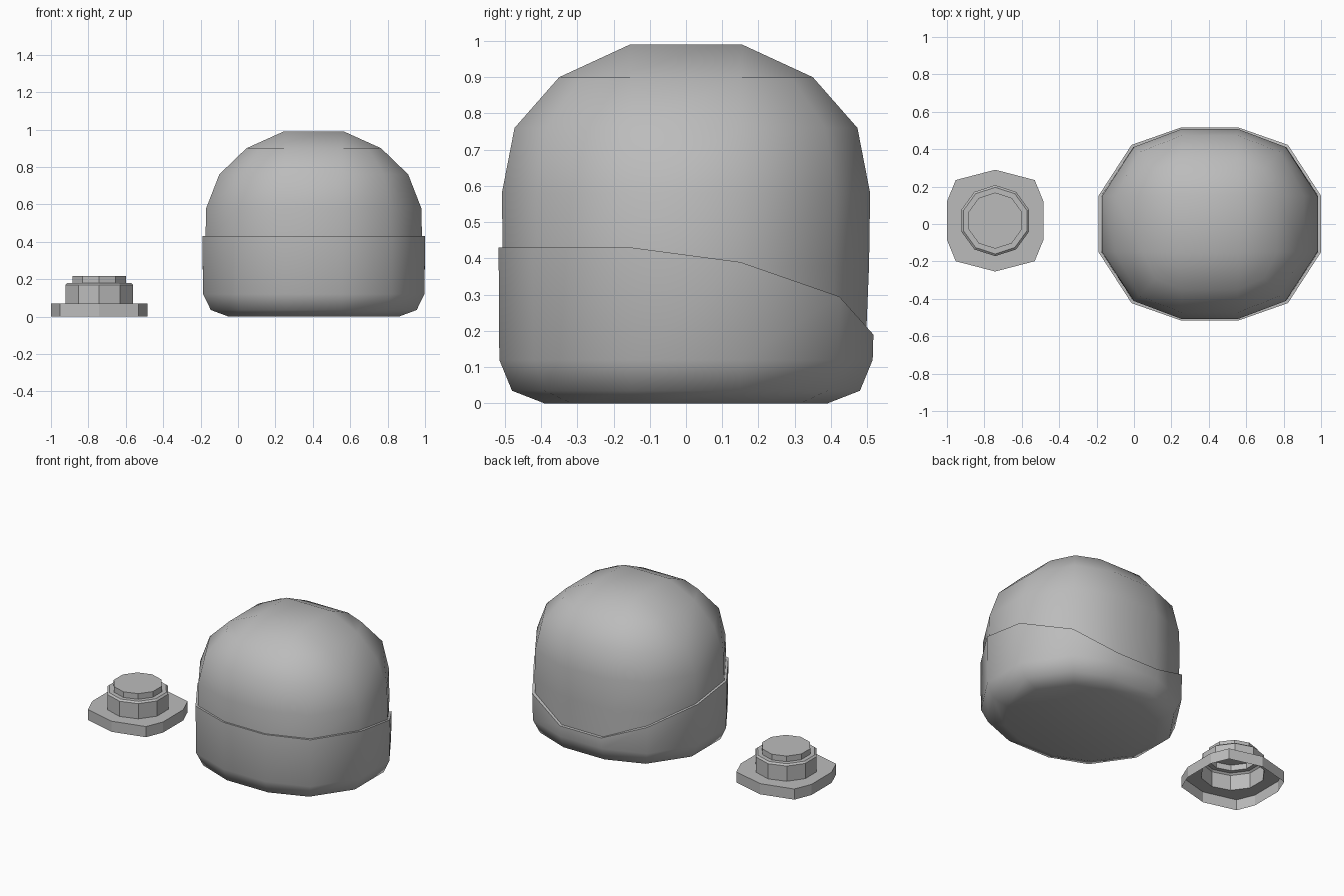
import bpy, bmesh, math

old = bpy.data.objects.get("Cube")
if old:
    bpy.data.objects.remove(old, do_unlink=True)

grey = bpy.data.materials.new("plain grey")
grey.use_nodes = True
grey.diffuse_color = (0.5, 0.5, 0.5, 1)
grey.node_tree.nodes["Principled BSDF"].inputs["Base Color"].default_value = (0.5, 0.5, 0.5, 1)


def finish(bm, name, location, angle):
    mesh = bpy.data.meshes.new(name)
    bm.to_mesh(mesh)
    bm.free()
    obj = bpy.data.objects.new(name, mesh)
    obj.location = location
    mesh.materials.append(grey)
    bpy.context.scene.collection.objects.link(obj)
    bpy.ops.object.select_all(action='DESELECT')
    obj.select_set(True)
    bpy.context.view_layer.objects.active = obj
    bpy.ops.object.shade_smooth_by_angle(angle=math.radians(angle))
    return obj


def rounded_ring(bm, rx, ry, flat, cx, cy, height):
    """Twelve points: two per side and one per corner; height is a function of y."""
    quarter = [(rx, flat), (cx, cy), (flat, ry)]
    pts = quarter + [(-x, y) for x, y in quarter[::-1]]
    pts += [(-x, -y) for x, y in pts]
    return [bm.verts.new((x, y, height(y))) for x, y in pts]


def bridge(bm, low, high):
    n = len(low)
    for i in range(n):
        j = (i + 1) % n
        bm.faces.new((low[i], low[j], high[j], high[i]))


def level(z):
    return lambda y: z


def rim_height(y):
    """The rim is level at the front and drops toward the back."""
    if y < 0:
        return 0.43
    return 0.39 if y < 0.3 else 0.295 if y < 0.47 else 0.19


CENTRE = (0.405, 0, 0)

# Rounded dome, sitting inside the lower shell
bm = bmesh.new()
dome = [(0.57, 0.495, 0.15, 0.40, 0.405, 0.14),
        (0.58, 0.505, 0.15, 0.41, 0.41, 0.38),
        (0.575, 0.508, 0.15, 0.405, 0.412, 0.58),
        (0.505, 0.473, 0.15, 0.375, 0.385, 0.76),
        (0.36, 0.35, 0.15, 0.29, 0.29, 0.90)]
rings = [rounded_ring(bm, *r[:5], level(r[5])) for r in dome]
for a, b in zip(rings, rings[1:]):
    bridge(bm, a, b)
crown = [bm.verts.new((x * 0.16, y * 0.155, 0.99))
         for x, y in ((1, 1), (-1, 1), (-1, -1), (1, -1))]
bm.faces.new(crown)
last = rings[-1]
for k in range(4):
    i = 3 * k
    bm.faces.new((last[i], last[i + 1], last[i + 2], crown[k]))
    bm.faces.new((last[i + 2], last[(i + 3) % 12], crown[(k + 1) % 4], crown[k]))
finish(bm, "dome", CENTRE, 60)

# Lower shell with slanted rim and a narrow lip
bm = bmesh.new()
shell = [(0.455, 0.39, 0.13, 0.32, 0.315, level(0)),
         (0.55, 0.48, 0.15, 0.385, 0.39, level(0.035)),
         (0.592, 0.515, 0.15, 0.415, 0.42, level(0.12)),
         (0.595, 0.517, 0.15, 0.418, 0.423, rim_height),
         (0.57, 0.495, 0.15, 0.40, 0.405, rim_height)]
rings = [rounded_ring(bm, *r) for r in shell]
for a, b in zip(rings, rings[1:]):
    bridge(bm, a, b)
bm.faces.new(rings[0][::-1])
finish(bm, "lower_shell", CENTRE, 60)

# Separate open-bottomed plug: flange plate, collar and cap
bm = bmesh.new()


def plug_ring(radius, z):
    return [bm.verts.new((radius * math.sin(-k * math.tau / 10),
                          radius * math.cos(k * math.tau / 10), z)) for k in range(10)]


quarter = [(0, 0.272), (-0.211, 0.217), (-0.257, 0.105)]
outline = quarter + [(x, -y) for x, y in quarter[::-1]]
outline += [(-x, y) for x, y in outline[-2:0:-1]]
rings = [[bm.verts.new((x, y, z)) for x, y in outline] for z in (0, 0.07)]
for radius, z in ((0.19, 0.07), (0.19, 0.17), (0.178, 0.18),
                  (0.15, 0.18), (0.15, 0.217)):
    rings.append(plug_ring(radius, z))
for a, b in zip(rings, rings[1:]):
    bridge(bm, a, b)
bm.faces.new(rings[-1])
finish(bm, "plug", (-0.742, 0.018, 0), 20)
